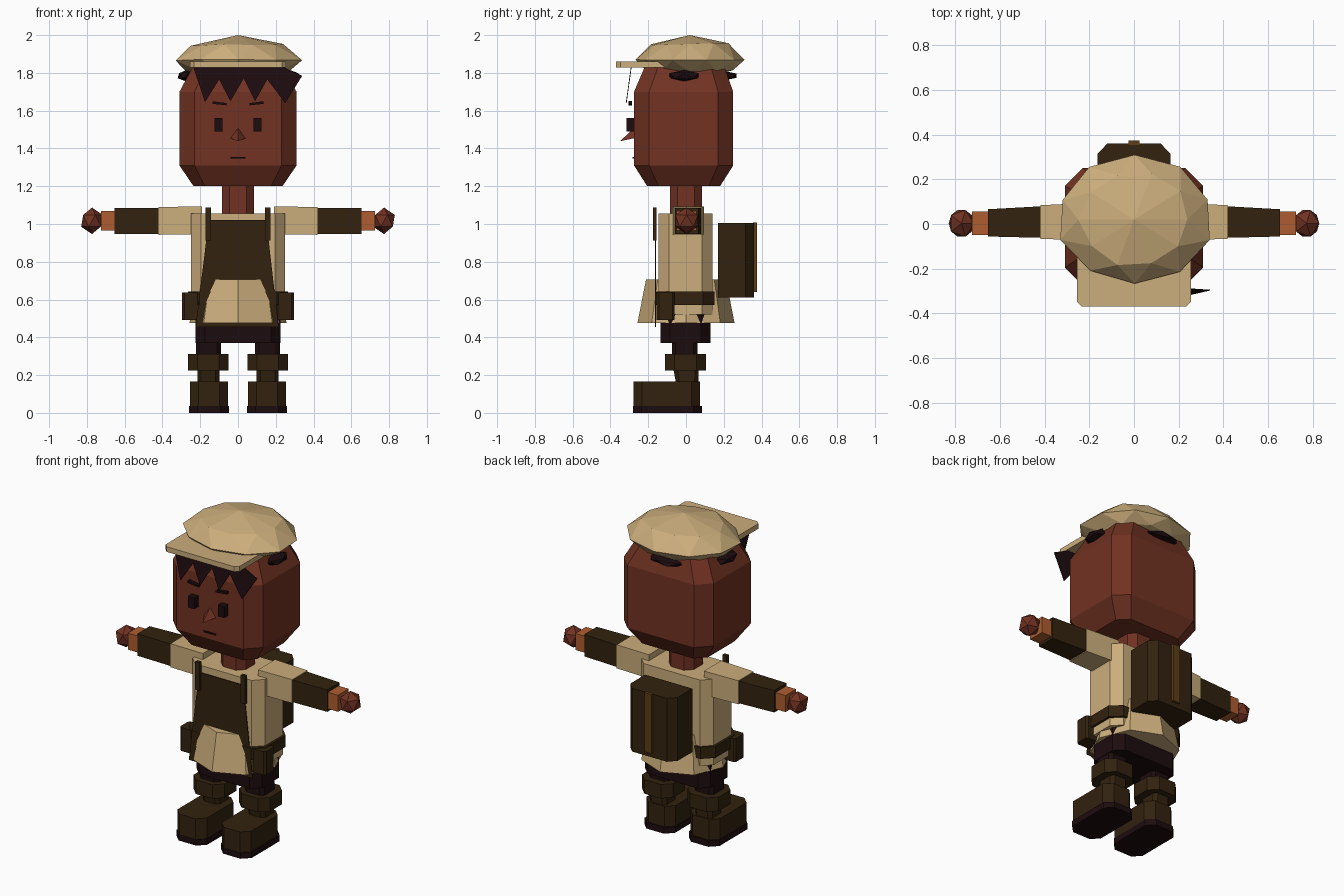
import bpy, bmesh, math, random
from mathutils import Matrix, Vector

if "Cube" in bpy.data.objects:
    bpy.data.objects.remove(bpy.data.objects["Cube"])

random.seed(4)


def material(name, rgb):
    m = bpy.data.materials.new(name)
    m.diffuse_color = (*rgb, 1)
    m.use_nodes = True
    m.node_tree.nodes["Principled BSDF"].inputs["Base Color"].default_value = m.diffuse_color
    return m


TAN = material("tan cloth", (0.60, 0.42, 0.20))
SKIN = material("skin", (0.165, 0.032, 0.016))
BROWN = material("dark leather", (0.032, 0.016, 0.0045))
DARK = material("dark plum", (0.012, 0.0035, 0.0045))
ORANGE = material("orange cuff", (0.42, 0.11, 0.03))
GOLD = material("golden strap", (0.11, 0.046, 0.008))


def finish(name, bm, mat):
    bmesh.ops.recalc_face_normals(bm, faces=bm.faces)
    me = bpy.data.meshes.new(name)
    bm.to_mesh(me)
    bm.free()
    me.materials.append(mat)
    ob = bpy.data.objects.new(name, me)
    bpy.context.collection.objects.link(ob)
    return ob


def loft(name, sections, mat):
    """Skin closed cross-sections with equal point counts and cap both ends."""
    bm = bmesh.new()
    rows = [[bm.verts.new(p) for p in s] for s in sections]
    for a, b in zip(rows, rows[1:]):
        for i in range(len(a)):
            j = (i + 1) % len(a)
            bm.faces.new((a[i], a[j], b[j], b[i]))
    bm.faces.new(rows[0])
    bm.faces.new(rows[-1])
    return finish(name, bm, mat)


def rect(a0, a1, b0, b1, c=0.0):
    """Rectangle with optional chamfered corners."""
    if c == 0:
        return [(a0, b0), (a1, b0), (a1, b1), (a0, b1)]
    return [(a0 + c, b0), (a1 - c, b0), (a1, b0 + c), (a1, b1 - c),
            (a1 - c, b1), (a0 + c, b1), (a0, b1 - c), (a0, b0 + c)]


def at_z(pts, z):
    return [(x, y, z) for x, y in pts]


def box(name, x0, x1, y0, y1, z0, z1, mat, c=0.0):
    r = rect(x0, x1, y0, y1, c)
    return loft(name, [at_z(r, z0), at_z(r, z1)], mat)


def plate(name, pts, y, mat, t=0.004):
    """Thin upright plate from x, z outline."""
    return loft(name, [[(x, y, z) for x, z in pts],
                       [(x, y + t, z) for x, z in pts]], mat)


def ball(name, center, size, mat, sub=1):
    bm = bmesh.new()
    bmesh.ops.create_icosphere(
        bm, subdivisions=sub, radius=1,
        matrix=Matrix.Translation(center) @ Matrix.Diagonal((*size, 1)))
    return finish(name, bm, mat)


# Head and neck
loft("head", [at_z(rect(-.235, .235, -.205, .18, .06), 1.2),
              at_z(rect(-.31, .31, -.275, .25, .08), 1.31),
              at_z(rect(-.31, .31, -.275, .25, .08), 1.70),
              at_z(rect(-.235, .235, -.215, .20, .07), 1.84)], SKIN)
box("neck", -.085, .085, -.085, .085, 1.0, 1.22, SKIN, .04)

# Face
for s, side in ((1, "left"), (-1, "right")):
    x = .103 * s
    box(side + "_eye", x - .022, x + .022, -.315, -.27, 1.49, 1.56, DARK)
    brow = [(.06 * s, 1.628), (.135 * s, 1.636), (.135 * s, 1.65), (.06 * s, 1.64)]
    plate(side + "_brow", brow, -.305, DARK, .02)
box("mouth", -.04, .04, -.283, -.274, 1.346, 1.354, DARK)
bm = bmesh.new()
bmesh.ops.create_cone(bm, cap_ends=True, segments=3, radius1=.04, radius2=0, depth=.07)
tri = [(-.042, -.27, 1.455), (.042, -.27, 1.455), (0, -.27, 1.512),
       (0, -.35, 1.438)]
for v in bm.verts:
    v.tag = True
bmesh.ops.delete(bm, geom=bm.verts[:], context='VERTS')
nv = [bm.verts.new(p) for p in tri]
for f in ((0, 1, 2), (0, 1, 3), (1, 2, 3), (2, 0, 3)):
    bm.faces.new([nv[i] for i in f])
finish("nose", bm, SKIN)

# Hair: pointed fringe leaning forward, with tufts under the cap
fringe = [(-.24, 1.84), (-.175, 1.645), (-.10, 1.765), (-.04, 1.65), (.03, 1.77),
          (.09, 1.65), (.155, 1.765), (.25, 1.64), (.34, 1.785), (.22, 1.84)]
loft("hair_fringe",
     [[(x, -.292 + d - .14 * (1.83 - z), z) for x, z in fringe]
      for d in (0, .004)], DARK)
ball("back_hair", (-.02, .2, 1.785), (.13, .08, .025), DARK)
ball("left_hair", (.275, -.01, 1.785), (.05, .09, .03), DARK)
ball("right_hair", (-.275, -.01, 1.785), (.05, .09, .03), DARK)

# Cap: faceted crown and flat brim
N = 10


def hat_ring(rx, ry, z, jitter, phase=0.0):
    pts = []
    for i in range(N):
        a = 2 * math.pi * (i + phase) / N + math.pi / 2
        k = 1 + random.uniform(-jitter, jitter)
        pts.append((.003 + rx * k * math.cos(a), .02 + ry * k * math.sin(a),
                    z + random.uniform(-jitter, jitter) * .2))
    return pts


cap = loft("cap_crown", [hat_ring(.19, .17, 1.80, .02),
                         hat_ring(.265, .235, 1.81, .04, .5),
                         hat_ring(.345, .29, 1.87, .025),
                         hat_ring(.245, .21, 1.95, .04, .5)], TAN)
bm = bmesh.new()
bm.from_mesh(cap.data)
bm.faces.ensure_lookup_table()
top = max(bm.faces, key=lambda f: f.calc_center_median().z)
bmesh.ops.poke(bm, faces=[top])
peak = max(bm.verts, key=lambda v: -(v.co.xy - Vector((0, .02))).length + v.co.z * 9)
for v in bm.verts:
    if (v.co.xy - Vector((.003, .02))).length < .06 and v.co.z > 1.9:
        v.co = (0, .02, 2.0)
bmesh.ops.triangulate(bm, faces=bm.faces)
bm.to_mesh(cap.data)
bm.free()
box("cap_brim", -.255, .255, -.37, -.06, 1.828, 1.86, TAN, .022)

# Torso, flared coat skirt, apron and belt
box("torso", -.25, .25, -.145, .14, .52, 1.055, TAN, .055)


def octagon(r, z):
    return [(r * math.sin(i * math.pi / 4), -r * math.cos(i * math.pi / 4), z)
            for i in range(8)]


loft("coat_skirt", [octagon(.257, .475), octagon(.212, .705)], TAN)
plate("apron", [(-.225, .455), (.215, .455), (.15, 1.02), (-.155, 1.02)], -.163, BROWN)
box("belt", -.265, .265, -.165, .15, .57, .642, BROWN, .06)

# Backpack
pack = [(-.163, .17), (.163, .17), (.163, .315), (.12, .36), (-.12, .36), (-.163, .315)]
loft("backpack", [at_z(pack, .61), at_z(pack, 1.005)], BROWN)
box("backpack_strap", -.025, .025, .355, .375, .64, 1.009, GOLD)

# Arms, legs and side gear, both sides
for s, side in ((1, "left_"), (-1, "right_")):
    def arm(name, ends, mat):
        loft(side + name, [[(x * s, y, z) for y, z in rect(*r)] for x, r in ends], mat)

    def part(name, x0, x1, *rest):
        box(side + name, min(x0 * s, x1 * s), max(x0 * s, x1 * s), *rest)

    arm("sleeve", [(.19, (-.075, .095, .945, 1.093)),
                   (.42, (-.066, .084, .943, 1.09))], TAN)
    arm("forearm", [(.405, (-.062, .08, .948, 1.085)),
                    (.655, (-.056, .066, .948, 1.085))], BROWN)
    arm("cuff", [(.64, (-.05, .055, .965, 1.068)),
                 (.725, (-.05, .055, .965, 1.068))], ORANGE)
    ball(side + "hand", (.773 * s, .003, 1.017), (.064, .07, .07), SKIN)

    part("shoulder_strap", .142, .172, -.176, -.155, .912, 1.087, BROWN)
    part("pouch", .2, .296, -.155, -.06, .492, .638, BROWN, .012)

    part("thigh", .09, .222, -.075, .06, .28, .42, DARK, .02)
    part("boot_cuff", .05, .264, -.11, .105, .225, .312, BROWN, .05)
    loft(side + "boot_shaft",
         [at_z(rect(.157 * s - .058, .157 * s + .058, -.05, .065, .02), .14),
          at_z(rect(.157 * s - .058, .157 * s + .058, -.068, .068, .02), .24)], BROWN)
    part("boot", .052, .254, -.278, .073, .036, .165, BROWN, .045)
    part("boot_sole", .048, .259, -.28, .085, 0, .037, DARK, .045)

# Hips
box("trousers", -.225, .225, -.135, .13, .37, .52, DARK, .05)
